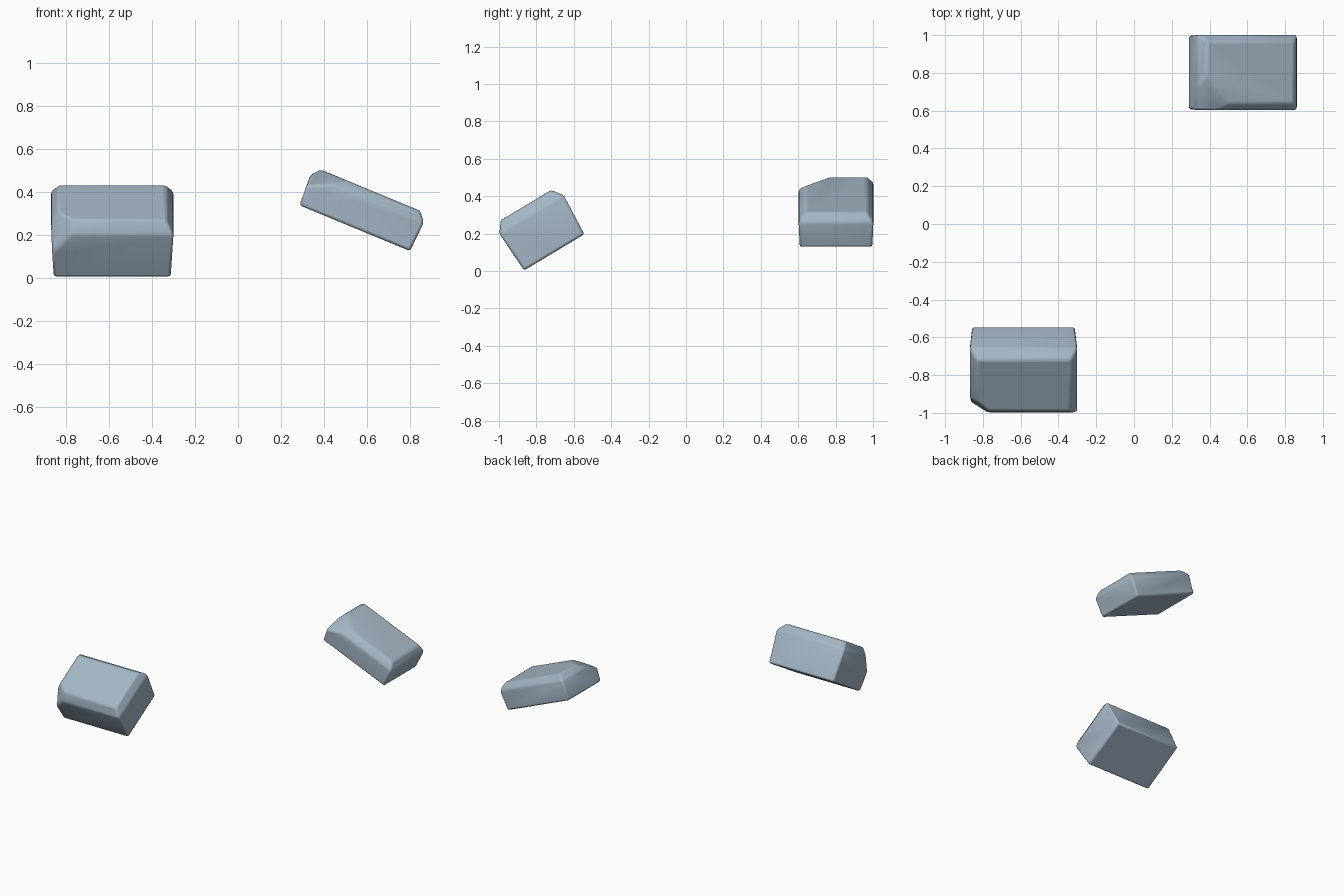
import bpy
import bmesh
from math import radians
from mathutils import Vector

if "Cube" in bpy.data.objects:
    bpy.data.objects.remove(bpy.data.objects["Cube"])

stone = bpy.data.materials.new("blue_grey_stone")
stone.use_nodes = True
colour = (0.37, 0.47, 0.56, 1)
stone.diffuse_color = colour
stone.node_tree.nodes["Principled BSDF"].inputs["Base Color"].default_value = colour


def hull(points):
    """Closed convex solid around the points, with flat areas merged."""
    bm = bmesh.new()
    for p in points:
        bm.verts.new(p)
    result = bmesh.ops.convex_hull(bm, input=bm.verts)
    loose = {g for g in result["geom_interior"] + result["geom_unused"]
             if isinstance(g, bmesh.types.BMVert)}
    bmesh.ops.delete(bm, geom=list(loose), context="VERTS")
    bmesh.ops.dissolve_limit(bm, angle_limit=radians(2),
                             verts=bm.verts, edges=bm.edges)
    return bm


def rubble_block(name, location, rotation, levels, chips):
    """Stack rectangular rings (height, half length, half depth), then chip corners."""
    points = [Vector((sx * hx, sy * hy, z)) for z, hx, hy in levels
              for sx in (-1, 1) for sy in (-1, 1)]
    bm = hull(points)
    for normal, distance in chips:
        n = Vector(normal)
        bmesh.ops.bisect_plane(bm, geom=bm.verts[:] + bm.edges[:] + bm.faces[:],
                               plane_co=n * distance / n.length_squared,
                               plane_no=n, clear_outer=True)
        points = [v.co.copy() for v in bm.verts]
        bm.free()
        bm = hull(points)
    bmesh.ops.recalc_face_normals(bm, faces=bm.faces)
    mesh = bpy.data.meshes.new(name)
    bm.to_mesh(mesh)
    bm.free()
    mesh.materials.append(stone)
    block = bpy.data.objects.new(name, mesh)
    bpy.context.collection.objects.link(block)
    block.location = location
    block.rotation_euler = rotation
    # Worn edges
    bevel = block.modifiers.new("worn_edges", "BEVEL")
    bevel.width = 0.012
    bevel.segments = 2
    bevel.limit_method = "ANGLE"
    bevel.angle_limit = radians(25)
    bpy.ops.object.select_all(action="DESELECT")
    block.select_set(True)
    bpy.context.view_layer.objects.active = block
    bpy.ops.object.shade_smooth_by_angle(angle=radians(50))
    return block


# Thick block, tipped back on its front lower edge
rubble_block("front_stone_block", (-0.585, -0.775, 0.217), (radians(31), 0, 0),
             [(-0.137, 0.272, 0.188), (0.1, 0.285, 0.2), (0.157, 0.25, 0.157)],
             [((-0.6, -0.6, 0.5), 0.285)])

# Thin slab, sloping down to the side
rubble_block("back_stone_slab", (0.577, 0.802, 0.313), (0, radians(22.5), 0),
             [(-0.088, 0.278, 0.194), (0.06, 0.286, 0.2), (0.103, 0.25, 0.165)],
             [((-0.41, -0.38, 0.85), 0.199)])
